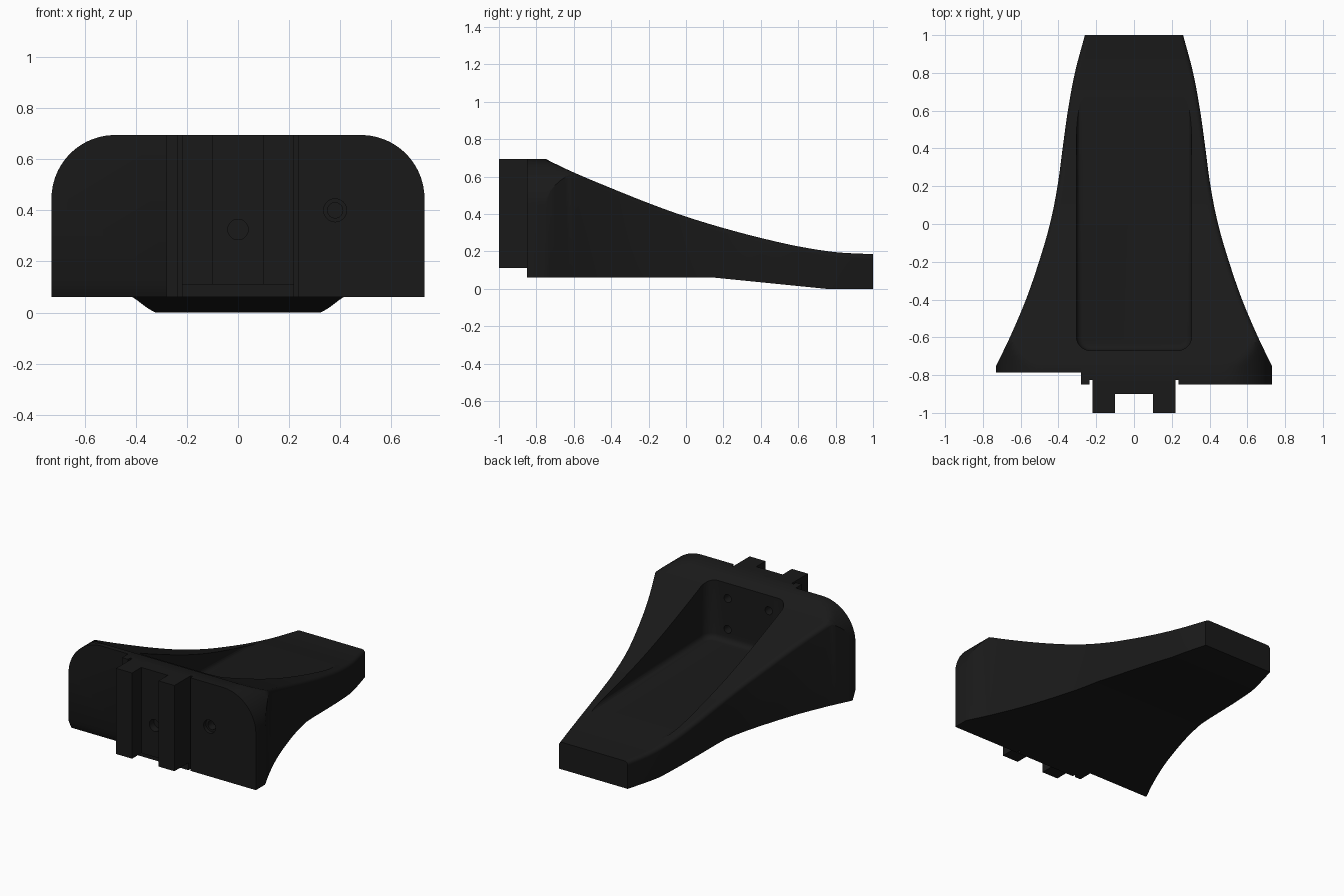
import bpy, bmesh, math
from mathutils import Vector

if "Cube" in bpy.data.objects:
    bpy.data.objects.remove(bpy.data.objects["Cube"])

black = bpy.data.materials.new("black_plastic")
black.diffuse_color = (0.01, 0.01, 0.01, 1)
black.use_nodes = True
black.node_tree.nodes["Principled BSDF"].inputs["Base Color"].default_value = black.diffuse_color


def make(name, bm):
    bmesh.ops.recalc_face_normals(bm, faces=bm.faces)
    me = bpy.data.meshes.new(name)
    bm.to_mesh(me)
    bm.free()
    ob = bpy.data.objects.new(name, me)
    bpy.context.collection.objects.link(ob)
    me.materials.append(black)
    return ob


def prism(name, pts, direction):
    """Extrude a planar polygon of 3D points along a vector."""
    bm = bmesh.new()
    a = [bm.verts.new(p) for p in pts]
    b = [bm.verts.new(Vector(p) + Vector(direction)) for p in pts]
    bm.faces.new(a)
    bm.faces.new(b)
    for i in range(len(a)):
        j = (i + 1) % len(a)
        bm.faces.new((a[i], a[j], b[j], b[i]))
    return make(name, bm)


def hole(x, z, r, y0, y1):
    ring = [(x + r * math.cos(k * math.tau / 32), y0, z + r * math.sin(k * math.tau / 32))
            for k in range(32)]
    return prism("hole_cutter", ring, (0, y1 - y0, 0))


def cut(target, cutter):
    cutter.hide_render = True
    m = target.modifiers.new("cut", 'BOOLEAN')
    m.operation, m.solver, m.object = 'DIFFERENCE', 'EXACT', cutter
    bpy.context.view_layer.objects.active = target
    bpy.ops.object.modifier_apply(modifier=m.name)
    bpy.data.objects.remove(cutter)


def curve(table, y):
    """Smooth interpolation through (y, value) points."""
    n = len(table)

    def slope(i):
        a, b = table[max(i - 1, 0)], table[min(i + 1, n - 1)]
        return (b[1] - a[1]) / (b[0] - a[0])
    i = max(0, min(n - 2, sum(p[0] <= y for p in table) - 1))
    (y0, v0), (y1, v1) = table[i], table[i + 1]
    h = y1 - y0
    t = (y - y0) / h
    return ((2*t**3 - 3*t*t + 1) * v0 + (t**3 - 2*t*t + t) * h * slope(i)
            + (3*t*t - 2*t**3) * v1 + (t**3 - t*t) * h * slope(i + 1))


# Flared body: plan half width and top height along y
WIDTH = [(-.75, .73), (-.6, .657), (-.4, .572), (-.2, .503), (0, .445), (.2, .405),
         (.4, .378), (.6, .35), (.8, .313), (1, .26)]
TOP = [(-.75, .693), (-.6, .622), (-.4, .538), (-.2, .458), (0, .386), (.2, .325),
       (.4, .272), (.6, .227), (.8, .196), (1, .185)]


def section(y):
    w = curve(WIDTH, y) if y > -.75 else .73
    top = curve(TOP, y) if y > -.75 else .695
    base = .06 * max(0, min(1, (.75 - y) / .6))
    c, n, half = .025, 28, []
    for k in range(n + 1):
        x = w * math.sin(math.pi / 2 * k / n)
        e = max(0, min(1, (x - (w - c)) / c))
        z = top - c * (1 - math.sqrt(1 - e * e))
        if x > .48:
            z = min(z, .445 + math.sqrt(max(0, .0625 - (x - .48) ** 2)))
        half.append((x, y, z))
    half.append((w, y, base))
    return [(-x, yy, z) for x, yy, z in reversed(half[1:])] + half


bm = bmesh.new()
stations = [-.85] + [-.75 + 1.75 * i / 70 for i in range(71)]
rings = [[bm.verts.new(p) for p in section(y)] for y in stations]
for r, s in zip(rings, rings[1:]):
    for i in range(len(r)):
        j = (i + 1) % len(r)
        bm.faces.new((r[i], r[j], s[j], s[i]))
bm.faces.new(rings[0])
bm.faces.new(rings[-1])
body = make("flared_body", bm)

# Pocket with rounded corners and a gently sloping floor
bm = bmesh.new()
bmesh.ops.create_cube(bm, size=1)
for v in bm.verts:
    front, low = v.co.y < 0, v.co.z < 0
    v.co = (math.copysign(.305, v.co.x), -.67 if front else 1.1,
            (.255 if front else .204) if low else 1)
corners = [e for e in bm.edges if all(v.co.y < 0 for v in e.verts)
           and abs(e.verts[0].co.z - e.verts[1].co.z) > .5]
bmesh.ops.bevel(bm, geom=corners, offset=.075, segments=8, profile=.5, affect='EDGES')
rim = [e for e in bm.edges if all(v.co.z < .5 for v in e.verts)
       and not all(v.co.y > 1 for v in e.verts)]
bmesh.ops.bevel(bm, geom=rim, offset=.035, segments=5, profile=.5, affect='EDGES')
cut(body, make("pocket_cutter", bm))

# Screw holes in the pocket's front wall
for x in (-.155, .155):
    for z in (.34, .55):
        cut(body, hole(x, z, .027, -.73, -.6))

# Stepped-back front face on the left, with chamfered lower edge
cut(body, prism("step_cutter", [(-.9, -.9, -.1), (-.9, -.745, -.1), (-.9, -.755, .06),
                                (-.9, -.785, .12), (-.9, -.785, .9), (-.9, -.9, .9)],
                (.62, 0, 0)))

# Narrow grooves beside the mounting rail
for x0, x1 in ((-.235, -.22), (.22, .235)):
    cut(body, prism("groove_cutter", [(x0, -.9, -.1), (x1, -.9, -.1),
                                      (x1, -.825, -.1), (x0, -.825, -.1)], (0, 0, 1)))

# Counterbored hole on the right front
cut(body, hole(.38, .40, .045, -.9, -.825))
cut(body, hole(.38, .40, .03, -.9, -.77))

# Channel-shaped mounting rail
right = [(.10, -.90), (.10, -1), (.22, -1), (.22, -.81)]
plan = right + [(-x, y) for x, y in reversed(right)]
rail = prism("mounting_rail", [(x, y, .11) for x, y in plan], (0, 0, .585))
cut(rail, hole(0, .325, .04, -.95, -.84))

for ob in (body, rail):
    bpy.ops.object.select_all(action='DESELECT')
    ob.select_set(True)
    bpy.context.view_layer.objects.active = ob
    bpy.ops.object.shade_smooth_by_angle(angle=math.radians(30))
